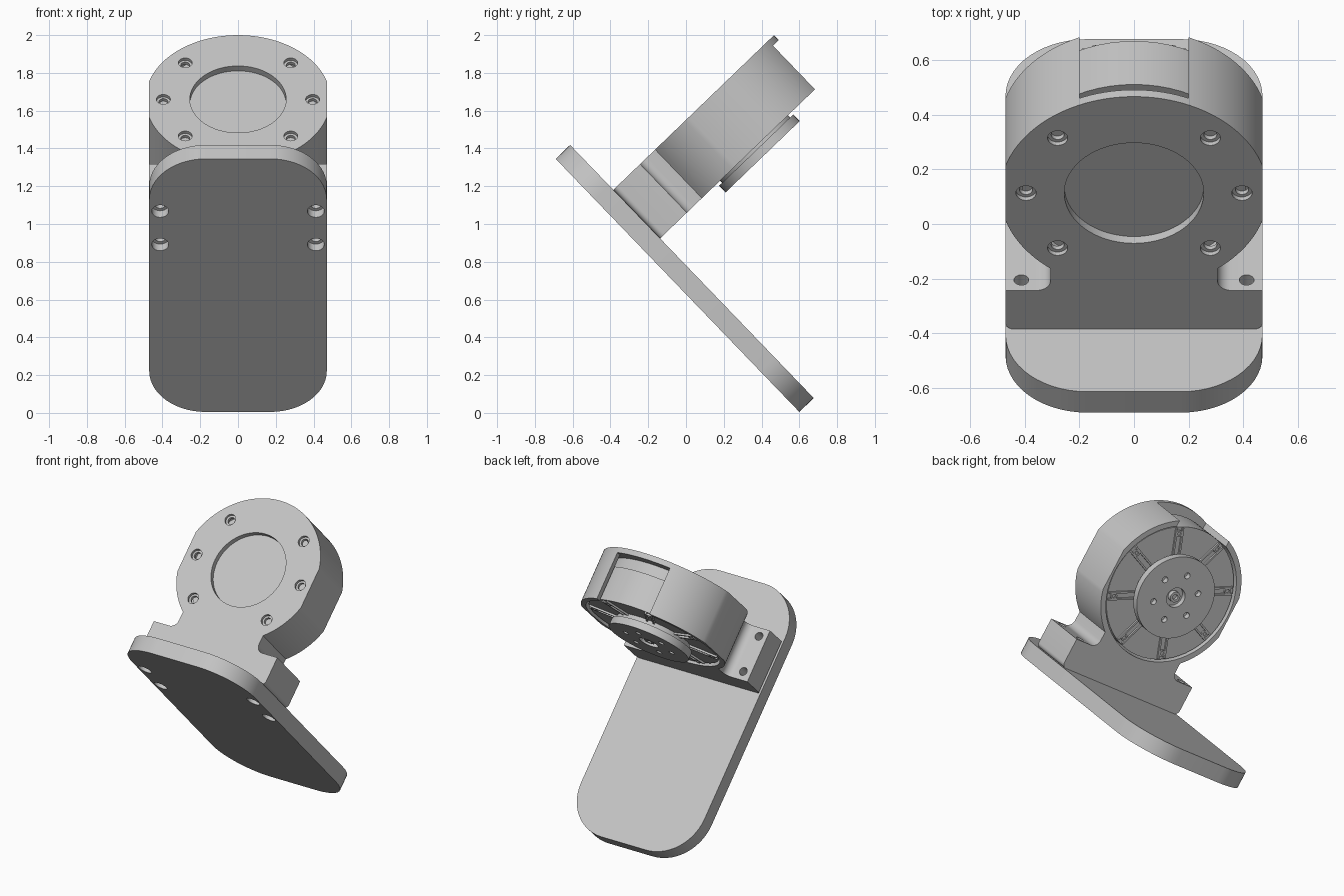
import bpy
from math import cos, sin, acos, radians, degrees, pi
from mathutils import Matrix, Vector

if "Cube" in bpy.data.objects:
    bpy.data.objects.remove(bpy.data.objects["Cube"], do_unlink=True)

grey = bpy.data.materials.new("light_grey")
grey.use_nodes = True
grey.diffuse_color = (0.55, 0.55, 0.55, 1)
grey.node_tree.nodes["Principled BSDF"].inputs["Base Color"].default_value = (0.55, 0.55, 0.55, 1)

# Tilted frame: "along" runs down the plate, "out" is the plate normal
CORNER = Vector((0, -0.69, 1.345))
ALONG = Vector((0, 0.6935, -0.7204))
OUT = Vector((0, 0.7204, 0.6935))
SIDE = Vector((1, 0, 0))


def frame(a, b, c):
    m = Matrix((a, b, c)).transposed().to_4x4()
    m.translation = CORNER
    return m


PLATE = frame(SIDE, ALONG, OUT)      # outlines lie on the plate
MOTOR = frame(SIDE, OUT, -ALONG)     # outlines lie on the motor face
AXIS, RADIUS, HALF = 0.797, 0.49, 0.47
FRONT, BACK, FLANGE = 0.33, 0.687, 0.366


def arc(cx, cy, r, start, end, n):
    steps = [radians(start + (end - start) * i / n) for i in range(n + 1)]
    return [(cx + r * cos(t), cy + r * sin(t)) for t in steps]


def circle(r, cx=0, cy=AXIS, n=64):
    return arc(cx, cy, r, 0, 360, n)[:-1]


def box(cx, cy, w, h, turn=0):
    c, s = cos(turn), sin(turn)
    corners = [(-w, -h), (w, -h), (w, h), (-w, h)]
    return [(cx + (x * c - y * s) / 2, cy + (x * s + y * c) / 2) for x, y in corners]


def prism(name, outline, start, end, space=MOTOR):
    """Extrude an outline between two depths of a frame."""
    if space is MOTOR:
        start, end = -end, -start
    n = len(outline)
    verts = [space @ Vector((x, y, d)) for d in (start, end) for x, y in outline]
    faces = [list(range(n))[::-1], list(range(n, 2 * n))]
    faces += [(i, (i + 1) % n, n + (i + 1) % n, n + i) for i in range(n)]
    mesh = bpy.data.meshes.new(name)
    mesh.from_pydata(verts, [], faces)
    mesh.materials.append(grey)
    ob = bpy.data.objects.new(name, mesh)
    bpy.context.collection.objects.link(ob)
    return ob


def activate(ob):
    bpy.ops.object.select_all(action="DESELECT")
    ob.select_set(True)
    bpy.context.view_layer.objects.active = ob


def cut(ob, *shape):
    cutter = prism("cutter", *shape)
    cutter.hide_render = True
    mod = ob.modifiers.new("cut", "BOOLEAN")
    mod.operation, mod.solver, mod.object = "DIFFERENCE", "EXACT", cutter
    activate(ob)
    bpy.ops.object.modifier_apply(modifier=mod.name)
    bpy.data.objects.remove(cutter, do_unlink=True)


# Mounting plate with large round corners
r, length, thick = 0.3, 1.86, 0.106
plate_outline = []
for sx, y, start in ((1, r, -90), (1, length - r, 0), (-1, length - r, 90), (-1, r, 180)):
    plate_outline += arc(sx * (HALF - r), y, r, start, start + 90, 14)
plate = prism("mounting_plate", plate_outline, 0, thick, PLATE)

# Motor bracket: foot, filleted neck and flat-sided round housing
neck = 0.305
low, flat = (degrees(acos(x / RADIUS)) for x in (neck, HALF))
half = arc(0.44, thick + 0.03, 0.03, -90, 0, 5) + [(HALF, 0.303)]
half += arc(neck + 0.05, 0.353, 0.05, 270, 180, 8)
half += arc(0, AXIS, RADIUS, -low, -flat, 12)
half += arc(0, AXIS, RADIUS, flat, 90, 24)
bracket = prism("motor_bracket", half + [(-x, y) for x, y in half[-2::-1]], FRONT, BACK)

cut(bracket, circle(0.455), FLANGE, 0.8)                       # motor bore
cut(bracket, circle(0.255), 0.2, 0.5)                          # front opening
cut(bracket, box(0, 1.25, 0.4, 0.5), FLANGE, 0.8)              # cable window
for deg in (0, 45, 135, 180, 225, 315):
    a = radians(deg)
    x, y = 0.395 * cos(a), AXIS + 0.395 * sin(a)
    cut(bracket, circle(0.037, x, y, 24), 0.2, FRONT + 0.018)
    cut(bracket, circle(0.024, x, y, 24), 0.2, 0.4)

# Screw holes through plate and foot
for x in (-0.412, 0.412):
    for y in (0.385, 0.63):
        cut(plate, circle(0.045, x, y, 24), -0.1, 0.05, PLATE)
        for ob in (plate, bracket):
            cut(ob, circle(0.027, x, y, 24), -0.1, 0.4, PLATE)

# Motor: stator mount, rotor can, ribs and raised hub
mount = prism("motor_mount", circle(0.41), FLANGE, 0.45)
can = prism("rotor_can", circle(0.443), 0.443, 0.672)
parts = [plate, bracket, mount, can]
for i in range(8):
    a = (i + 0.5) * pi / 4
    for off in (-0.022, 0.022):
        x = 0.335 * cos(a) - off * sin(a)
        y = AXIS + 0.335 * sin(a) + off * cos(a)
        prism("rotor_rib", box(x, y, 0.2, 0.012, a), 0.665, 0.684)
    x, y = 0.4 * cos(a), AXIS + 0.4 * sin(a)
    screw = prism("rotor_screw", circle(0.022, x, y, 20), 0.665, 0.684)
    cut(screw, circle(0.012, x, y, 12), 0.676, 0.7)
    parts.append(screw)

parts.append(prism("hub_neck", circle(0.25), 0.665, 0.71))
hub = prism("output_hub", circle(0.272), 0.703, 0.752)
for i in range(6):
    a = pi / 2 + i * pi / 3
    cut(hub, circle(0.02, 0.155 * cos(a), AXIS + 0.155 * sin(a), 20), 0.715, 0.8)
cut(hub, circle(0.065, n=32), 0.715, 0.8)
shaft = prism("shaft_end", circle(0.035, n=24), 0.7, 0.745)
cut(shaft, circle(0.018, n=16), 0.725, 0.8)
parts += [hub, shaft]

for ob in parts:
    activate(ob)
    bpy.ops.object.shade_smooth_by_angle(angle=radians(30))
